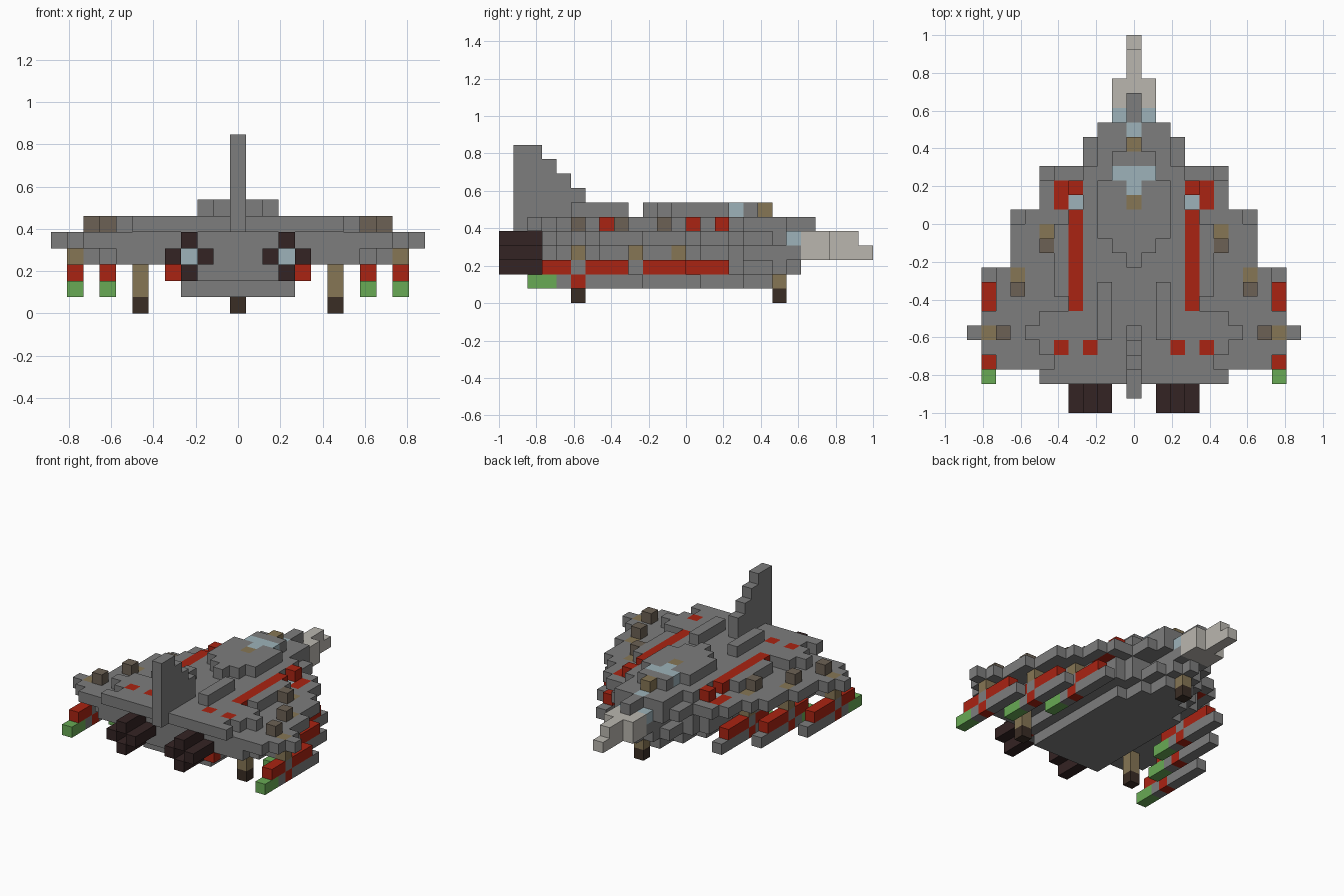
import bpy
import bmesh
from mathutils import Vector

if "Cube" in bpy.data.objects:
    bpy.data.objects.remove(bpy.data.objects["Cube"], do_unlink=True)

U = 2 / 26  # edge of one block

COLOURS = {
    "hull_grey": (0.205, 0.205, 0.205),
    "signal_red": (0.40, 0.017, 0.006),
    "nose_pale": (0.49, 0.47, 0.43),
    "glass_blue": (0.34, 0.45, 0.49),
    "strut_tan": (0.24, 0.18, 0.09),
    "box_brown": (0.15, 0.12, 0.09),
    "nozzle_dark": (0.034, 0.017, 0.017),
    "tyre_dark": (0.042, 0.026, 0.018),
    "tail_green": (0.14, 0.40, 0.09),
}
GREY, RED, PALE, GLASS, TAN, BROWN, NOZZLE, TYRE, GREEN = COLOURS
materials = {}
for name, rgb in COLOURS.items():
    mat = bpy.data.materials.new(name)
    mat.use_nodes = True
    mat.diffuse_color = (*rgb, 1)
    bsdf = mat.node_tree.nodes["Principled BSDF"]
    bsdf.inputs["Base Color"].default_value = (*rgb, 1)
    bsdf.inputs["Roughness"].default_value = 0.9
    materials[name] = mat

parts = {}  # part name -> {cell: colour}
owner = {}  # cell -> part name


def fill(part, colour, xs, ys, zs):
    """Fill a range of blocks; a later fill replaces an earlier one."""
    for x in xs:
        for y in ys:
            for z in zs:
                cell = (x, y, z)
                if cell in owner:
                    del parts[owner[cell]][cell]
                owner[cell] = part
                parts.setdefault(part, {})[cell] = colour


def span(a, b=None):
    return range(a, (a if b is None else b) + 1)


def pair(part, colour, xs, ys, zs):
    """Fill a block range on both sides."""
    for side in (1, -1):
        fill(part, colour, [side * x for x in xs], ys, zs)


def layer(part, z, first, halves):
    """Lay a symmetric plan of half widths, row by row from the tail."""
    for row, half in enumerate(halves):
        fill(part, GREY, span(-half, half), span(first + row), [z])


# Hull and wing layers
wing = [9, 10, 11, 10, 9, 9, 9, 8, 8, 8, 7, 6, 6, 5, 3, 3, 2, 1]
layer("belly", 1, 4, [3] * 11 + [2, 2, 1, 1])
layer("lower_hull", 2, 3, [4] * 13 + [3, 2, 2, 1, 0])
layer("wing_underside", 3, 3, [max(w - 2, 1) for w in wing])
layer("wing", 4, 3, wing)
layer("upper_hull", 5, 2, [6, 5, 6, 7, 6, 4] + [5] * 5 + [4, 3, 4, 3, 2, 2, 2, 0, 0])
layer("spine", 6, 10, [0, 1, 2, 2, 2, 2, 1, 1, 0])
pair("rear_ridge", GREY, span(2), span(5, 8), [6])

# Tail fin, stepped down toward the nose
for z, last in ((5, 5), (6, 5), (7, 5), (8, 4), (9, 3), (10, 2)):
    fill("tail_fin", GREY, [0], span(1, last), [z])

# Nose and canopy
fill("nose", PALE, span(-1, 1), span(21, 22), span(3, 4))
fill("nose", PALE, [0], span(23, 24), span(3, 4))
fill("nose", PALE, [0], [25], [3])
pair("canopy", GLASS, [1], [20], [4])
fill("canopy", GLASS, [0], [19], [5])
fill("canopy", GLASS, span(-1, 1), [16], [6])
fill("canopy", GLASS, [0], [15], [6])
fill("canopy_post", TAN, [0], [14], [6])
fill("canopy_post", TAN, [0], [18], [6])

# Red markings and intakes
pair("stripe", RED, [4], span(7, 13), [5])
pair("stripe", RED, [4], [15], [5])
pair("intake", RED, [5], span(14, 15), [4])
pair("intake_glass", GLASS, [4], [14], [4])
pair("rear_marker", RED, [3, 5], [4], [5])
pair("rear_light", RED, [4], [3], [2])

# Engine nozzles: cross-shaped tubes with a glowing core
for x, z in ((3, 2), (3, 4), (2, 3), (4, 3)):
    pair("nozzle", NOZZLE, [x], span(0, 2), [z])
pair("nozzle_core", GLASS, [3], [2], [3])

# Missiles, pylons and the boxes above them
for x, y, box_x, box_y in ((10, 0, 9, 5), (8, 4, 8, 8), (6, 7, 6, 11)):
    pair("missile", GREY, [x], span(y + 4, y + 9), [1])
    pair("missile", GREEN, [x], span(y + 2, y + 3), [1])
    pair("missile", RED, [x], span(y + 3, y + 8), [2])
    pair("missile", GREY, [x], [y + 5], [2])
    pair("missile", RED, [x], [y + 5], [1])
    pair("pylon", TAN, [x], [y + 5], span(3, 4))
    pair("wing_box", BROWN, [box_x], [box_y], [5])

# Landing gear
pair("rear_strut", TAN, [6], [5], span(1, 2))
pair("rear_wheel", TYRE, [6], [5], [0])
fill("front_strut", TAN, [0], [19], [1])
fill("front_wheel", TYRE, [0], [19], [0])


def build(part, cells):
    """Make one mesh from the outer faces of a part's blocks."""
    bm = bmesh.new()
    used = list(dict.fromkeys(cells.values()))
    corners = {}
    for cell, colour in cells.items():
        centre = Vector(cell) + Vector((0, 0.5, 0.5))
        for axis in range(3):
            for sign in (1, -1):
                normal = Vector((0, 0, 0))
                normal[axis] = sign
                if tuple(int(c + n) for c, n in zip(cell, normal)) in owner:
                    continue
                a, b = Vector((0, 0, 0)), Vector((0, 0, 0))
                a[(axis + 1) % 3] = 0.5
                b[(axis + 2) % 3] = 0.5 * sign
                ring = []
                for s, t in ((-1, -1), (1, -1), (1, 1), (-1, 1)):
                    p = (centre + normal * 0.5 + a * s + b * t) * U
                    p.y -= 1
                    key = tuple(round(c, 4) for c in p)
                    if key not in corners:
                        corners[key] = bm.verts.new(p)
                    ring.append(corners[key])
                face = bm.faces.new(ring)
                face.material_index = used.index(colour)
    mesh = bpy.data.meshes.new(part)
    bm.to_mesh(mesh)
    bm.free()
    for colour in used:
        mesh.materials.append(materials[colour])
    bpy.context.collection.objects.link(bpy.data.objects.new(part, mesh))


for part, cells in parts.items():
    if cells:
        build(part, cells)
